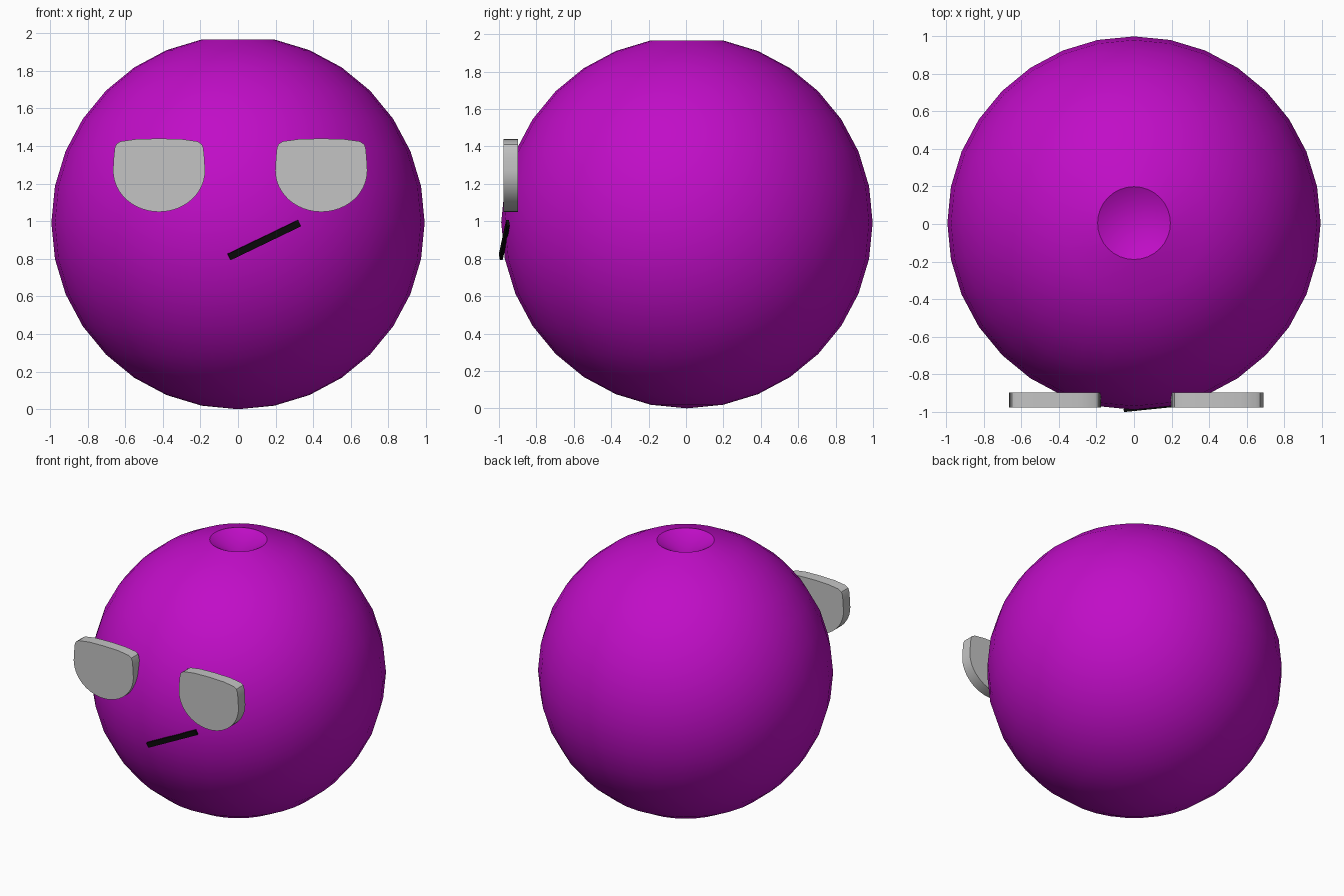
import bpy, bmesh
from math import sin, cos, pi
from mathutils import Vector

cube = bpy.data.objects.get("Cube")
if cube:
    bpy.data.objects.remove(cube)


def material(name, colour):
    m = bpy.data.materials.new(name)
    m.use_nodes = True
    m.diffuse_color = colour
    m.node_tree.nodes["Principled BSDF"].inputs["Base Color"].default_value = colour
    return m


def add_object(name, bm, mat, smooth_angle=None):
    bmesh.ops.recalc_face_normals(bm, faces=bm.faces)
    mesh = bpy.data.meshes.new(name)
    bm.to_mesh(mesh)
    bm.free()
    mesh.materials.append(mat)
    ob = bpy.data.objects.new(name, mesh)
    bpy.context.collection.objects.link(ob)
    if smooth_angle:
        bpy.ops.object.select_all(action='DESELECT')
        ob.select_set(True)
        bpy.context.view_layer.objects.active = ob
        bpy.ops.object.shade_smooth_by_angle(angle=smooth_angle)
    return ob


purple = material("purple", (0.53, 0.004, 0.57, 1))
pale_grey = material("pale grey", (0.55, 0.55, 0.55, 1))
black = material("black", (0.003, 0.003, 0.003, 1))

# Round body with the top pole pushed in as a small dimple
R = 0.993
bm = bmesh.new()
bmesh.ops.create_uvsphere(bm, u_segments=32, v_segments=16, radius=R)
top = max(bm.verts, key=lambda v: v.co.z)
top.co.z -= 0.12
bmesh.ops.translate(bm, verts=bm.verts, vec=(0, 0.005, R))
add_object("body", bm, purple, 0.5)


# Eyes: rounded bowl outline with a nearly flat top, extruded backwards
def eye(name, x):
    bowl = [(0.245 * cos(a), 1.27 - 0.22 * sin(a))
            for a in (pi * i / 24 for i in range(25))]
    side = [(0.241, 1.34), (0.236, 1.39), (0.228, 1.41), (0.205, 1.425), (0.12, 1.437)]
    lid = [(-px, z) for px, z in side] + [(0, 1.44)] + side[::-1]
    bm = bmesh.new()
    face = bm.faces.new([bm.verts.new((x + px, -0.977, z)) for px, z in bowl + lid])
    back = bmesh.ops.extrude_face_region(bm, geom=[face], use_keep_orig=True)
    moved = [g for g in back["geom"] if isinstance(g, bmesh.types.BMVert)]
    bmesh.ops.translate(bm, verts=moved, vec=(0, 0.08, 0))
    add_object(name, bm, pale_grey, 0.5)


eye("right_eye", -0.42)
eye("left_eye", 0.443)

# Mouth: a thin slanted bar lying on the front of the body
start, end = Vector((-0.047, -0.990, 0.81)), Vector((0.327, -0.952, 0.99))
along = end - start
across = along.cross(Vector((0.12, -1, -0.1))).normalized()
out = across.cross(along).normalized()
bm = bmesh.new()
bmesh.ops.create_cube(bm, size=1)
for v in bm.verts:
    c = v.co.copy()
    v.co = (start + end) / 2 + along * c.x + across * c.y * 0.036 + out * c.z * 0.016
add_object("mouth", bm, black)
